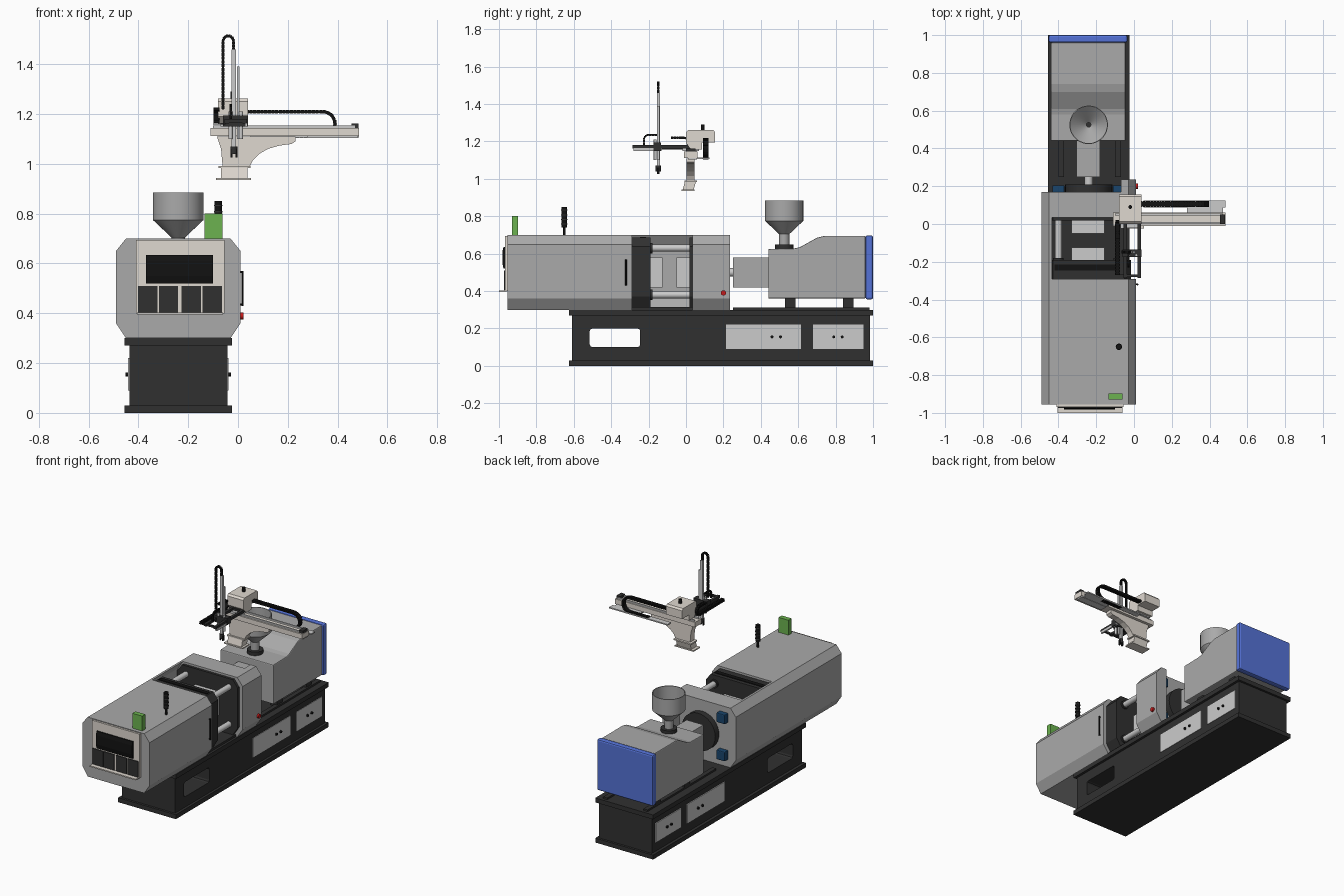
import bpy, bmesh
from math import pi, sin, cos, radians
from mathutils import Vector, Matrix

if "Cube" in bpy.data.objects:
    bpy.data.objects.remove(bpy.data.objects["Cube"])


def material(name, r, g, b):
    m = bpy.data.materials.new(name)
    m.diffuse_color = (r, g, b, 1)
    m.use_nodes = True
    m.node_tree.nodes["Principled BSDF"].inputs["Base Color"].default_value = m.diffuse_color
    return m


DARK = material("charcoal", .03, .03, .03)
BLACK = material("black", .006, .006, .006)
GREY = material("body_grey", .4, .4, .4)
STEEL = material("steel", .55, .55, .55)
CREAM = material("cream", .74, .69, .63)
BLUE = material("blue", .09, .17, .68)
NAVY = material("navy", .01, .06, .15)
GREEN = material("green", .15, .45, .08)
RED = material("red", .6, .01, .01)


def finish(name, bm, mat, bevel=0, smooth=False):
    bmesh.ops.recalc_face_normals(bm, faces=bm.faces)
    me = bpy.data.meshes.new(name)
    bm.to_mesh(me)
    bm.free()
    ob = bpy.data.objects.new(name, me)
    bpy.context.collection.objects.link(ob)
    if mat:
        me.materials.append(mat)
    if bevel:
        m = ob.modifiers.new("bevel", 'BEVEL')
        m.width, m.segments, m.limit_method = bevel, 2, 'ANGLE'
    if smooth:
        bpy.ops.object.select_all(action='DESELECT')
        ob.select_set(True)
        bpy.context.view_layer.objects.active = ob
        bpy.ops.object.shade_smooth_by_angle(angle=radians(35))
    return ob


def box(name, x, y, z, mat=GREY, bevel=0):
    bm = bmesh.new()
    c = Vector([(a + b) / 2 for a, b in (x, y, z)])
    s = [b - a for a, b in (x, y, z)]
    bmesh.ops.create_cube(bm, size=1, matrix=Matrix.Translation(c) @ Matrix.Diagonal((*s, 1)))
    return finish(name, bm, mat, bevel)


def cyl(name, p, q, r, mat=GREY, n=24):
    p, q = Vector(p), Vector(q)
    d = q - p
    bm = bmesh.new()
    bmesh.ops.create_cone(bm, cap_ends=True, segments=n, radius1=r, radius2=r, depth=d.length,
                          matrix=Matrix.Translation((p + q) / 2) @ d.to_track_quat('Z', 'Y').to_matrix().to_4x4())
    return finish(name, bm, mat, smooth=True)


def prism(name, pts, axis, a, b, mat=GREY, bevel=0):
    """Extrude a profile: (x, z) points along y, or (y, z) points along x."""
    bm = bmesh.new()
    vs = [bm.verts.new((u, a, v) if axis == 'y' else (a, u, v)) for u, v in pts]
    f = bm.faces.new(vs)
    r = bmesh.ops.extrude_face_region(bm, geom=[f])
    bmesh.ops.translate(bm, verts=[e for e in r['geom'] if isinstance(e, bmesh.types.BMVert)],
                        vec=(0, b - a, 0) if axis == 'y' else (b - a, 0, 0))
    return finish(name, bm, mat, bevel)


def chain(name, pts, side, width, thick, pitch=.015):
    """Row of cable-carrier links along a path."""
    pts, side = [Vector(p) for p in pts], Vector(side)
    bm = bmesh.new()
    for p, q in zip(pts, pts[1:]):
        d = q - p
        n = max(1, round(d.length / pitch))
        t = d.normalized()
        rot = Matrix((t, side, t.cross(side))).transposed().to_4x4()
        for i in range(n):
            size = Matrix.Diagonal((d.length / n * .85, width, thick, 1))
            core = Matrix.Diagonal((d.length / n * 1.1, width * .7, thick * .7, 1))
            for s in (size, core):
                bmesh.ops.create_cube(bm, size=1, matrix=Matrix.Translation(p + d * (i + .5) / n) @ rot @ s)
    return finish(name, bm, BLACK)


def arc(cx, cz, r, a0, a1, n=8):
    return [(cx + r * cos(radians(a0 + (a1 - a0) * i / n)), cz + r * sin(radians(a0 + (a1 - a0) * i / n)))
            for i in range(n + 1)]


CX = -.24  # centre line of the machine

# base frame with a rounded through-window
base = box("base_body", (-.435, -.042), (-.61, .985), (.02, .28), DARK)
cut = box("window_cutter", (-.6, .1), (-.515, -.245), (.1, .2), None, .015)
cut.hide_render = True
cut.hide_viewport = False
cut.display_type = 'WIRE'
m = base.modifiers.new("window", 'BOOLEAN')
m.operation, m.object, m.solver = 'DIFFERENCE', cut, 'EXACT'
for n, z in (("bottom", (0, .03)), ("top", (.27, .30))):
    box("base_flange_" + n, (-.455, -.025), (-.625, 1.0), z, DARK)
for s in (-1, 1):
    xs = CX + s * .197
    for y0, y1, k in ((.215, .615, .27), (.68, .95, .23 + .57)):
        box("base_door", sorted((xs - s * .005, xs + s * .004)), (y0, y1), (.09, .22), STEEL)
        mid = .48 if y0 < .5 else .81
        for y in (mid - .02, mid + .025):
            cyl("door_knob", (xs, y, .155), (xs + s * .014, y, .155), .008, BLACK, 12)

# clamp housing, left guard and fixed platen share one octagonal section
octagon = [(-.45, .30), (-.03, .30), (.01, .36), (.01, .65), (-.03, .70), (-.45, .70), (-.49, .65), (-.49, .36)]
prism("clamp_housing", octagon, 'y', -.955, -.29)
prism("left_guard", [(-.45, .30), (-.49, .36), (-.49, .65), (-.45, .70), (-.435, .70), (-.47, .645),
                     (-.47, .365), (-.435, .30)], 'y', -.29, .035)
prism("fixed_platen_housing", octagon, 'y', .035, .17)
prism("platen_side_cover", [(-.07, .30), (-.03, .30), (.01, .36), (.01, .65), (-.03, .70), (-.07, .70)],
      'y', .17, .235)
inner = [(CX + (x - CX) * .9, .5 + (z - .5) * .93) for x, z in octagon]
prism("moving_platen", inner, 'y', -.29, -.19, DARK)
box("moving_platen_rib", (-.42, -.06), (-.245, -.215), (.30, .69), BLACK)
prism("fixed_platen_face", inner, 'y', .018, .036, DARK)
box("slide_bed", (-.45, -.04), (-.29, .035), (.30, .315), DARK)
for y in ((-.19, -.125), (-.05, .018)):
    box("mould_half", (-.33, -.155), y, (.42, .58), STEEL)

# tie bars with nuts on both platens
for x in (-.40, -.08):
    for z in (.38, .63):
        cyl("tie_bar", (x, -.2, z), (x, .03, z), .019, STEEL)
        box("tie_bar_nut", (x - .032, x + .032), (.165, .205), (z - .032, z + .032), NAVY, .006)
        cyl("tie_bar_collar", (x, -.192, z), (x, -.18, z), .028, DARK)
cyl("platen_ring", (CX, .17, .5), (CX, .21, .5), .125, DARK, 32)

# side controls
cyl("stop_button", (.01, .20, .39), (.022, .20, .39), .014, RED, 16)
for z in (.435, .565):
    cyl("handle_post", (.005, -.32, z), (.02, -.32, z), .004, BLACK, 8)
cyl("door_handle", (.018, -.32, .43), (.018, -.32, .57), .005, BLACK, 10)

# operator panel
box("panel_plate", (-.41, -.055), (-.968, -.955), (.40, .695), CREAM)
box("panel_ledge", (-.405, -.06), (-1.0, -.96), (.395, .403), CREAM)
prism("screen", [(-.962, .52), (-.976, .52), (-.982, .55), (-.982, .61), (-.976, .635), (-.962, .635)],
      'x', -.37, -.10, BLACK)
for x in (-.402, -.318, -.226, -.142):
    box("key_panel", (x, x + .078), (-.974, -.962), (.404, .51), DARK)

# signal lamp and green sign box
cyl("lamp_stem", (-.08, -.65, .70), (-.08, -.65, .75), .007, BLACK, 12)
cyl("signal_lamp", (-.08, -.65, .74), (-.08, -.65, .85), .015, BLACK, 20)
for i in range(4):
    cyl("lamp_ring", (-.08, -.65, .755 + i * .025), (-.08, -.65, .76 + i * .025), .017, DARK, 20)
box("green_sign_box", (-.135, -.062), (-.93, -.897), (.70, .80), GREEN)

# injection unit
box("barrel_cover", (-.305, -.18), (.25, .445), (.42, .58))
cyl("nozzle", (CX, .2, .5), (CX, .26, .5), .022, STEEL)
prism("injection_housing", [(.44, .36), (.96, .36), (.96, .695), (.74, .695), (.70, .685), (.61, .635),
                            (.58, .628), (.44, .625)], 'x', -.44, -.045, GREY, .006)
box("blue_end_cover", (-.452, -.035), (.96, 1.0), (.355, .698), BLUE, .01)
for y in (.53, .84):
    for x in (-.40, -.13):
        box("carriage_foot", (x, x + .05), (y, y + .055), (.29, .365), DARK)
for x in (-.40, -.10):
    box("carriage_rail", (x, x + .03), (.25, .98), (.30, .312), DARK)

# hopper
cyl("hopper_base", (CX, .525, .62), (CX, .525, .65), .05, DARK)
bm = bmesh.new()
prof = [(.012, .65), (.028, .65), (.028, .705), (.102, .775), (.102, .885), (.097, .885), (.097, .778), (.012, .70)]
vs = [bm.verts.new((CX + r, .525, z)) for r, z in prof]
es = [bm.edges.new((vs[i], vs[(i + 1) % len(vs)])) for i in range(len(vs))]
bmesh.ops.spin(bm, geom=vs + es, cent=(CX, .525, 0), axis=(0, 0, 1), angle=2 * pi, steps=36)
bmesh.ops.remove_doubles(bm, verts=bm.verts, dist=1e-5)
finish("hopper", bm, GREY, smooth=True)

# robot stand: skewed foot, flanges and curved bracket
prism("robot_foot", [(-.018, .94), (.04, .94), (.055, .99), (-.005, .99)], 'x', -.068, .038, CREAM)
box("foot_flange", (-.088, .052), (-.024, .046), (.935, .943), CREAM)
box("foot_top_flange", (-.078, .05), (-.008, .06), (.983, .992), CREAM)
prism("robot_bracket", [(-.062, .99), (.047, .99), (.06, 1.015), (.085, 1.04), (.12, 1.06), (.165, 1.073),
                        (.215, 1.08), (.23, 1.09), (.23, 1.11), (-.085, 1.11), (-.068, 1.06)],
      'y', .002, .045, CREAM)

# traverse beam, rails and cable tray
box("traverse_beam", (-.11, .485), (-.01, .062), (1.112, 1.145), CREAM)
for y in (.0, .045):
    box("beam_rail", (-.10, .47), (y, y + .01), (1.145, 1.155), STEEL)
box("beam_end_cap", (.455, .483), (.0, .05), (1.145, 1.163), DARK)
box("beam_under_strip", (.28, .48), (.01, .06), (1.103, 1.112), STEEL)
box("cable_tray", (.05, .485), (.088, .125), (1.105, 1.113), STEEL)
box("tray_link", (.28, .47), (.06, .09), (1.105, 1.113), STEEL)
path = [(.0, 1.20)] + arc(.33, 1.15, .05, 90, -90, 10) + [(.2, 1.10)]
path = [(x + (.01 if x > .3 else 0), z + .004) for x, z in path]
chain("traverse_chain", [(x, .106, z + .006) for x, z in path], (0, 1, 0), .03, .014)

# carriage head
prism("robot_head", [(.0, 1.19), (.03, 1.158), (.085, 1.158), (.085, 1.195), (.155, 1.195), (.155, 1.25),
                     (.145, 1.262), (.012, 1.262), (.0, 1.25)], 'x', -.08, .04, CREAM)
cyl("head_knob", (-.02, .09, 1.26), (-.02, .09, 1.29), .01, BLACK, 16)
box("carriage_plate", (-.07, .03), (-.02, .07), (1.15, 1.165), STEEL)

# kick arm reaching forward
for x in (-.055, .018):
    box("kick_arm_rail", (x, x + .018), (-.285, .06), (1.163, 1.18), DARK)
for y in (-.28, .0):
    box("kick_arm_tie", (-.055, .036), (y, y + .012), (1.165, 1.178), DARK)
path = [(-.27, 1.17), (-.02, 1.17)] + arc(-.01, 1.195, .025, -90, 90, 6) + [(-.08, 1.22)]
chain("kick_chain", [(-.087, y, z) for y, z in path], (1, 0, 0), .024, .012)
box("kick_chain_tray", (-.10, -.05), (-.27, -.0), (1.158, 1.163), DARK)

# vertical arms with carrier plate, cable loop and gripper
box("arm_carrier", (-.06, .04), (-.175, -.135), (1.15, 1.195), DARK)
box("main_vertical_arm", (-.026, -.008), (-.156, -.14), (1.06, 1.46), STEEL)
box("second_vertical_arm", (-.004, .006), (-.156, -.142), (1.10, 1.39), STEEL)
for x in (-.03, .012):
    cyl("arm_cylinder", (x, -.165, 1.10), (x, -.165, 1.21), .008, STEEL, 12)
path = [(-.06, 1.22)] + arc(-.039, 1.493, .021, 180, 0, 8) + [(-.018, 1.44)]
chain("vertical_chain", [(x, -.148, z) for x, z in path], (0, 1, 0), .014, .012)
path = [(-.15, 1.235), (-.2, 1.235)] + arc(-.2, 1.21, .025, 90, 180, 4) + [(-.225, 1.18)]
chain("hose_loop", [(-.03, y, z) for y, z in path], (1, 0, 0), .01, .01)
cyl("wrist", (-.017, -.148, 1.04), (-.017, -.148, 1.07), .014, DARK, 16)
for x in (-.03, -.01):
    box("gripper_finger", (x, x + .007), (-.155, -.141), (1.025, 1.06), BLACK)
box("side_cylinder", (.028, .038), (-.28, -.13), (1.15, 1.165), STEEL)
